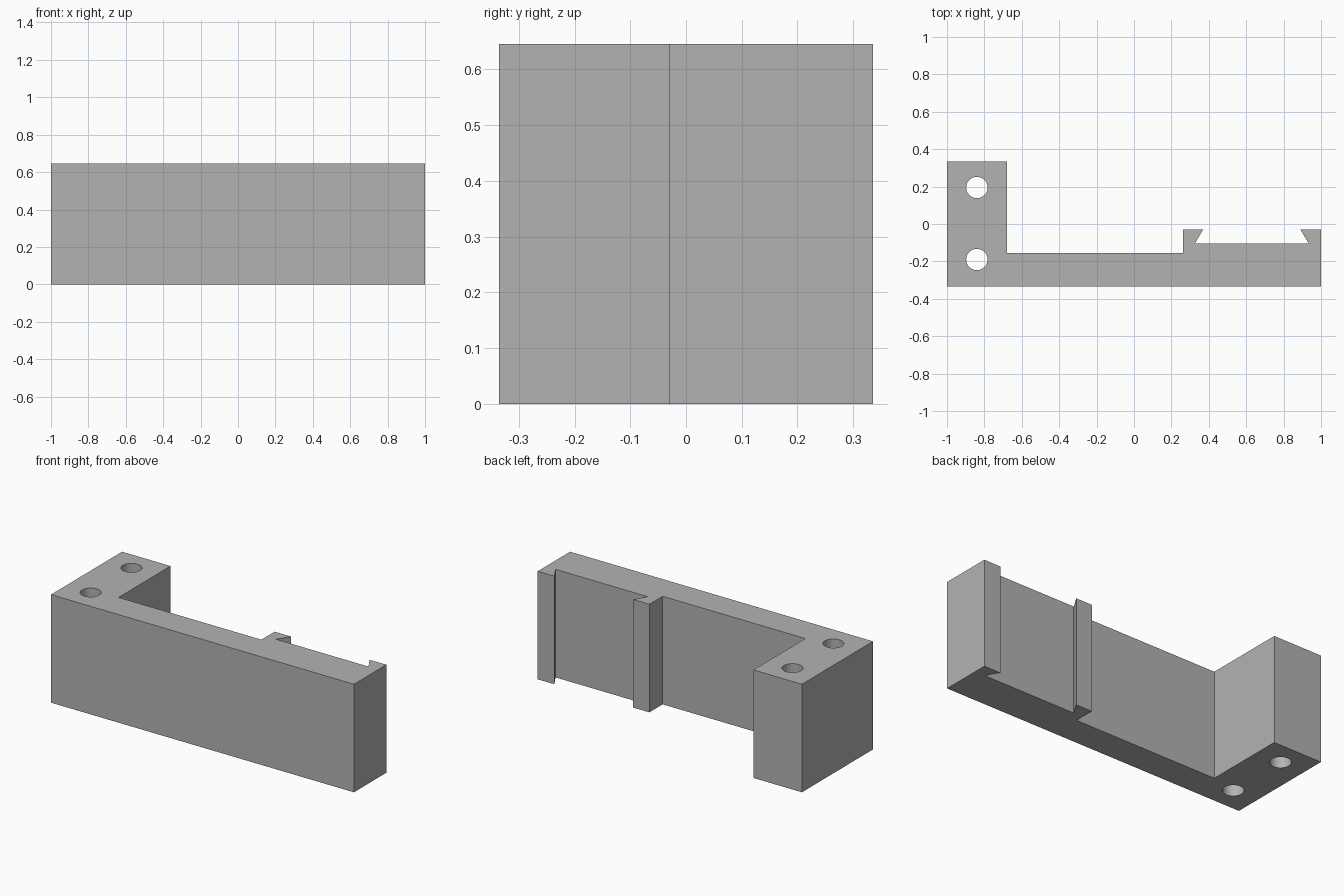
import bpy
import bmesh

cube = bpy.data.objects.get("Cube")
if cube:
    bpy.data.objects.remove(cube, do_unlink=True)

HEIGHT = 0.645

grey = bpy.data.materials.new("plain grey")
grey.use_nodes = True
colour = (0.45, 0.45, 0.45, 1)
grey.diffuse_color = colour
grey.node_tree.nodes["Principled BSDF"].inputs["Base Color"].default_value = colour


def extrude_profile(name, points, z0, z1):
    """Closed prism from a plan outline."""
    bm = bmesh.new()
    face = bm.faces.new([bm.verts.new((x, y, z0)) for x, y in points])
    result = bmesh.ops.extrude_face_region(bm, geom=[face])
    top = [v for v in result["geom"] if isinstance(v, bmesh.types.BMVert)]
    bmesh.ops.translate(bm, verts=top, vec=(0, 0, z1 - z0))
    bmesh.ops.recalc_face_normals(bm, faces=bm.faces)
    mesh = bpy.data.meshes.new(name)
    bm.to_mesh(mesh)
    bm.free()
    obj = bpy.data.objects.new(name, mesh)
    bpy.context.collection.objects.link(obj)
    obj.data.materials.append(grey)
    return obj


# Bracket outline: front plate, mounting block and dovetail slot
outline = [
    (-1, -0.335), (1, -0.335), (1, -0.03),
    (0.89, -0.03), (0.935, -0.105), (0.325, -0.105), (0.37, -0.03),
    (0.263, -0.03), (0.263, -0.155), (-0.68, -0.155),
    (-0.68, 0.335), (-1, 0.335),
]
bracket = extrude_profile("dovetail_bracket", outline, 0, HEIGHT)

# Two bolt holes through the mounting block
cutters = []
for label, y in (("front", -0.19), ("back", 0.195)):
    bpy.ops.mesh.primitive_cylinder_add(
        vertices=48, radius=0.057, depth=HEIGHT + 0.2,
        location=(-0.84, y, HEIGHT / 2))
    cutter = bpy.context.object
    cutter.name = label + "_hole_cutter"
    cutter.data.materials.append(grey)
    cutter.hide_render = True
    cutters.append(cutter)
    cut = bracket.modifiers.new(label + "_hole", "BOOLEAN")
    cut.operation = "DIFFERENCE"
    cut.solver = "EXACT"
    cut.object = cutter

# Apply the cuts, then remove the cutters
bpy.ops.object.select_all(action="DESELECT")
bpy.context.view_layer.objects.active = bracket
bracket.select_set(True)
for modifier in list(bracket.modifiers):
    bpy.ops.object.modifier_apply(modifier=modifier.name)
for cutter in cutters:
    bpy.data.objects.remove(cutter, do_unlink=True)

# Smooth hole walls, sharp edges elsewhere
bpy.ops.object.shade_smooth_by_angle(angle=0.5)
